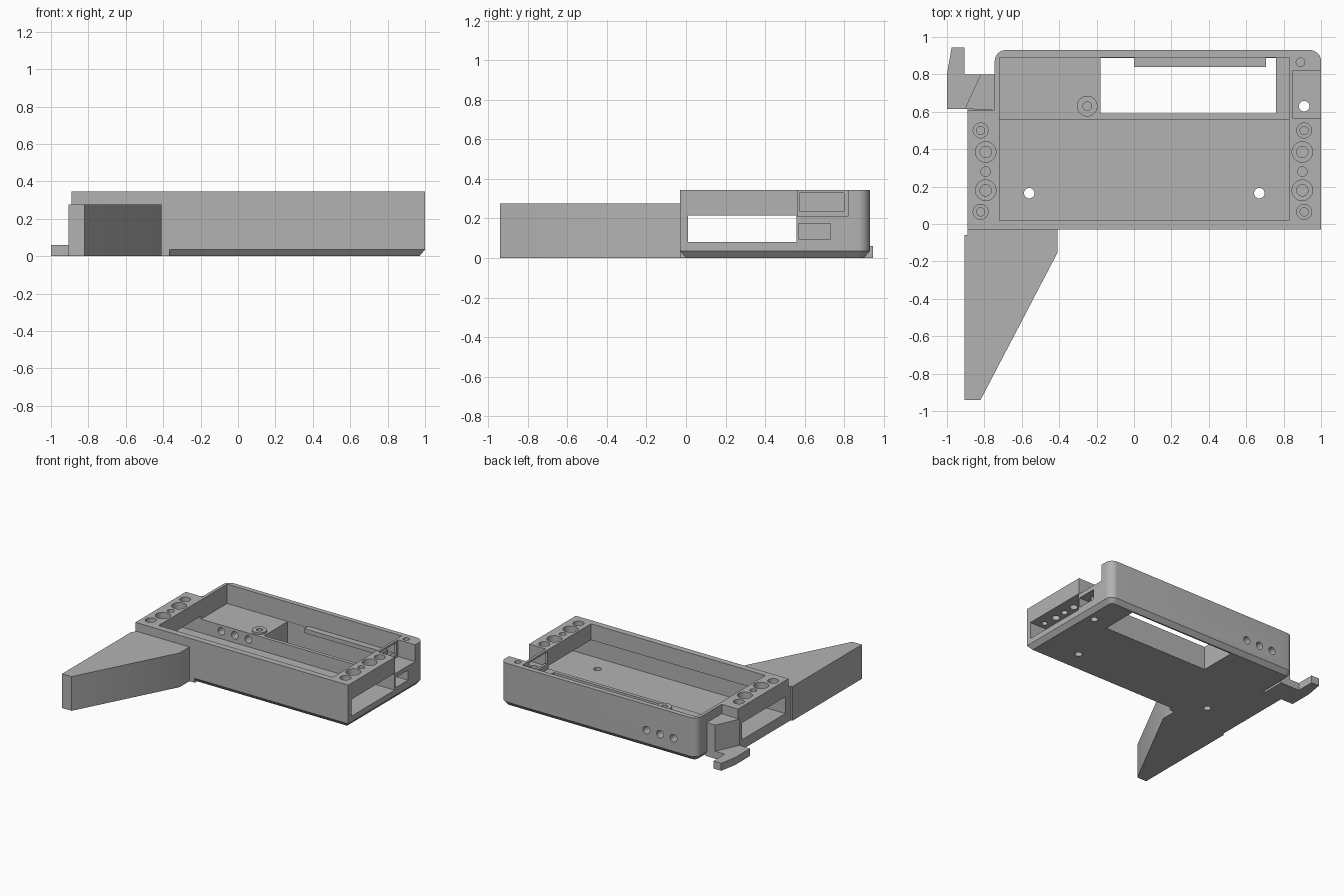
import bpy, bmesh, math

cube = bpy.data.objects.get("Cube")
if cube:
    bpy.data.objects.remove(cube, do_unlink=True)

grey = bpy.data.materials.new("plain_grey")
grey.use_nodes = True
colour = (0.45, 0.45, 0.45, 1)
grey.diffuse_color = colour
grey.node_tree.nodes["Principled BSDF"].inputs["Base Color"].default_value = colour


def loft(name, rings):
    """Solid through matching (outline, height) rings."""
    bm = bmesh.new()
    loops = [[bm.verts.new((x, y, z)) for x, y in pts] for pts, z in rings]
    n = len(loops[0])
    bm.faces.new(loops[0][::-1])
    bm.faces.new(loops[-1])
    for low, high in zip(loops, loops[1:]):
        for i in range(n):
            j = (i + 1) % n
            bm.faces.new((low[i], low[j], high[j], high[i]))
    bmesh.ops.recalc_face_normals(bm, faces=bm.faces)
    mesh = bpy.data.meshes.new(name)
    bm.to_mesh(mesh)
    bm.free()
    mesh.materials.append(grey)
    ob = bpy.data.objects.new(name, mesh)
    bpy.context.collection.objects.link(ob)
    return ob


def prism(name, pts, z0, z1):
    return loft(name, [(pts, z0), (pts, z1)])


def box(name, x0, x1, y0, y1, z0, z1):
    return prism(name, [(x0, y0), (x1, y0), (x1, y1), (x0, y1)], z0, z1)


def arc(cx, cy, r, start, end, steps=8):
    angles = [math.radians(start + (end - start) * i / steps) for i in range(steps + 1)]
    return [(cx + r * math.cos(a), cy + r * math.sin(a)) for a in angles]


def disc(name, x, y, r, z0, z1):
    return prism(name, arc(x, y, r, 0, 360 - 360 / 32, 31), z0, z1)


def cut(target, cutter):
    cutter.hide_render = True
    mod = target.modifiers.new("cut", 'BOOLEAN')
    mod.operation = 'DIFFERENCE'
    mod.solver = 'EXACT'
    mod.object = cutter
    bpy.context.view_layer.objects.active = target
    bpy.ops.object.modifier_apply(modifier=mod.name)
    bpy.data.objects.remove(cutter, do_unlink=True)


def outline(m):
    """Case outline, drawn in by m along front, back and +x side."""
    r = 0.06 - m
    return ([(-0.89, -0.03 + m), (1 - m, -0.03 + m)]
            + arc(0.94, 0.87, r, 0, 90) + arc(-0.685, 0.87, r, 90, 180)
            + [(-0.745 + m, 0.61), (-0.89, 0.61)])


# Case with chamfered underside
TOP = 0.345
case = loft("case", [(outline(0.03), 0), (outline(0), 0.035), (outline(0), TOP)])

# Tray, rear compartment, floor opening and side slots
for dims in [(-0.72, 0.83, 0.02, 0.89, 0.19, 0.5),
             (-0.72, 0.83, 0.02, 0.56, 0.08, 0.4),
             (-0.18, 0.76, 0.59, 0.888, -0.1, 0.3),
             (-1.1, 1.1, 0.01, 0.56, 0.08, 0.215),
             (0.85, 1.1, 0.565, 0.82, 0.21, 0.5),
             (0.8, 0.9, 0.575, 0.80, 0.235, 0.33),
             (0.85, 1.1, 0.57, 0.73, 0.095, 0.175)]:
    cut(case, box("cutter", *dims))

# Stepped screw holes in both side rails
for xs in (-1, 1):
    edge, mid = (-0.82, -0.793) if xs < 0 else (0.91, 0.9)
    for x, y, r in [(edge, 0.5, 0.04), (mid, 0.385, 0.055),
                    (mid, 0.18, 0.055), (edge, 0.065, 0.04)]:
        cut(case, disc("cutter", x, y, r, 0.29, 0.4))
        cut(case, disc("cutter", x, y, r * 0.55, 0.15, 0.4))
    cut(case, disc("cutter", mid, 0.28, 0.025, 0.15, 0.4))

# Floor holes, notch hole and blind corner hole
for x, y, z0 in [(-0.56, 0.165, -0.1), (0.67, 0.165, -0.1),
                 (0.91, 0.63, -0.1), (0.89, 0.865, 0.22)]:
    r = 0.023 if z0 > 0 else 0.028
    cut(case, disc("cutter", x, y, r, z0, 0.4))

# Cable holes running through the rear block
for x in (-0.54, -0.42, -0.3):
    tube = disc("cutter", 0, 0, 0.03, -1.1, -0.5)
    tube.rotation_euler = (math.pi / 2, 0, 0)
    tube.location = (x, 0, 0.14)
    bpy.context.view_layer.update()
    cut(case, tube)

# Screw boss on the rear block
boss = disc("screw_boss", -0.25, 0.63, 0.055, 0.185, 0.205)
for ob in (case, boss):
    cut(ob, disc("cutter", -0.25, 0.63, 0.023, 0.12, 0.3))

# Ledge on the back wall
ledge = box("back_ledge", 0, 0.705, 0.84, 0.895, 0.165, 0.2)

# Side fin and the unchamfered strip beside it
fin = prism("side_fin", [(-0.905, -0.06), (-0.905, -0.94), (-0.82, -0.94), (-0.41, -0.155),
                         (-0.41, 0), (-0.89, 0), (-0.89, -0.06)], 0, 0.275)
strip = box("corner_strip", -0.41, -0.365, -0.03, 0, 0, 0.035)

# Hook plate and its support
hook = prism("hook_plate", [(-0.735, 0.61), (-0.735, 0.80), (-0.905, 0.80), (-0.905, 0.945),
                            (-0.975, 0.945), (-1, 0.80), (-1, 0.615), (-0.89, 0.615),
                            (-0.89, 0.61)], 0, 0.06)
support = prism("hook_support", [(-0.735, 0.61), (-0.735, 0.80), (-0.82, 0.80),
                                 (-0.905, 0.615)], 0.05, 0.27)

# Smooth the round surfaces
bpy.ops.object.select_all(action='DESELECT')
for ob in (case, boss, ledge, fin, strip, hook, support):
    ob.select_set(True)
bpy.context.view_layer.objects.active = case
bpy.ops.object.shade_smooth_by_angle(angle=math.radians(30))
